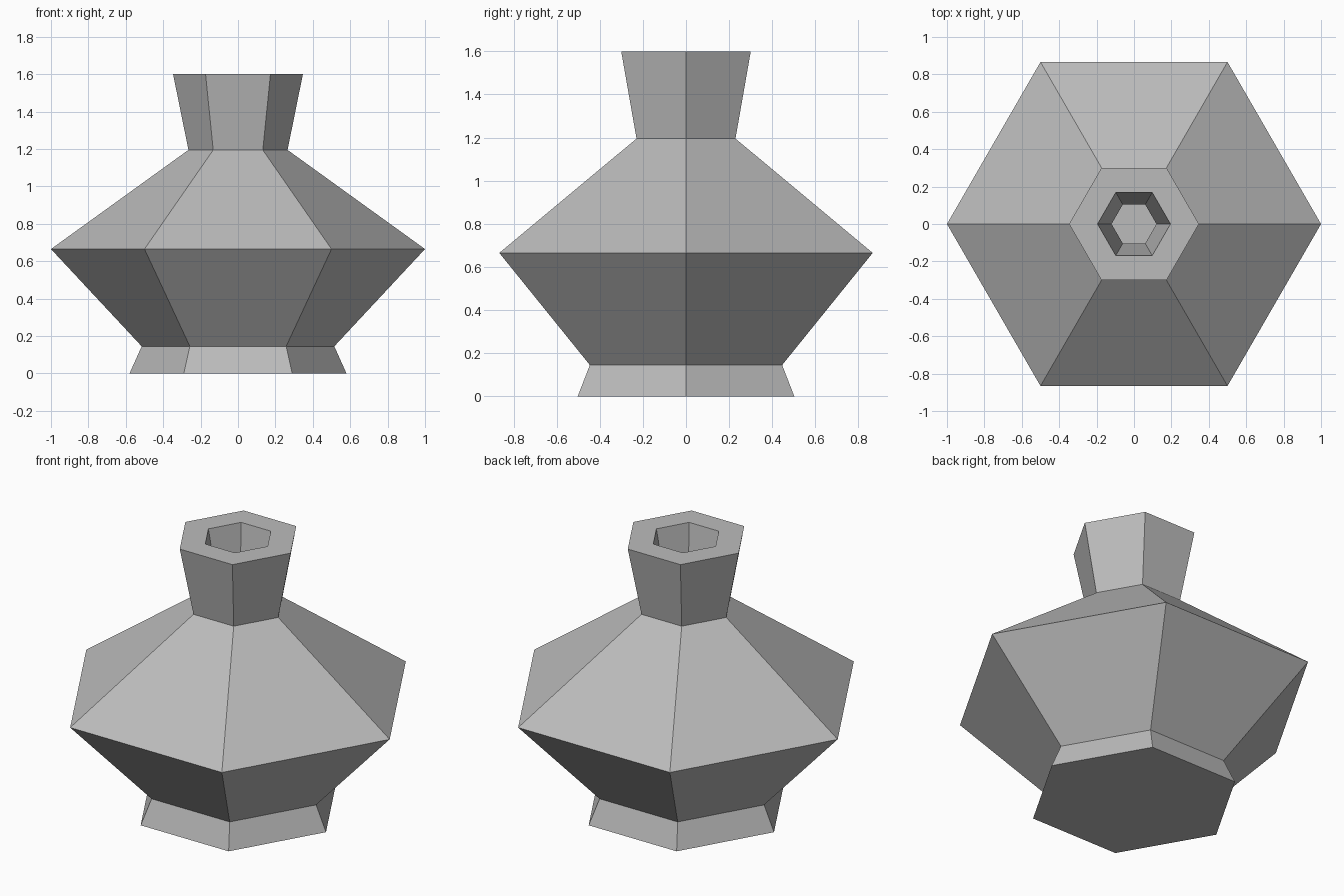
import bpy
import bmesh
from math import cos, sin, tau

cube = bpy.data.objects.get("Cube")
if cube:
    bpy.data.objects.remove(cube, do_unlink=True)

SIDES = 6

# Single plain grey clay colour
clay = bpy.data.materials.new("grey_clay")
clay.use_nodes = True
colour = (0.5, 0.5, 0.5, 1)
clay.diffuse_color = colour
clay.node_tree.nodes["Principled BSDF"].inputs["Base Color"].default_value = colour

# Corner radius and height: foot, waist, belly, neck, rim, then the hollow inside
profile = [
    (0.58, 0.0), (0.515, 0.145), (1.0, 0.665), (0.265, 1.195), (0.347, 1.6),
    (0.195, 1.6), (0.12, 1.2), (0.78, 0.665), (0.34, 0.15),
]


def lathe(name, points):
    """Stack hexagonal rings into a closed, flat-sided vessel."""
    bm = bmesh.new()
    rings = [
        [bm.verts.new((r * cos(tau * i / SIDES), r * sin(tau * i / SIDES), z))
         for i in range(SIDES)]
        for r, z in points
    ]
    for low, high in zip(rings, rings[1:]):
        for i in range(SIDES):
            j = (i + 1) % SIDES
            bm.faces.new((low[i], low[j], high[j], high[i]))
    # Underside and inner floor
    bm.faces.new(rings[0][::-1])
    bm.faces.new(rings[-1])
    bmesh.ops.recalc_face_normals(bm, faces=bm.faces)
    mesh = bpy.data.meshes.new(name)
    bm.to_mesh(mesh)
    bm.free()
    mesh.materials.append(clay)
    obj = bpy.data.objects.new(name, mesh)
    bpy.context.collection.objects.link(obj)
    return obj


lathe("hexagonal_vase", profile)
